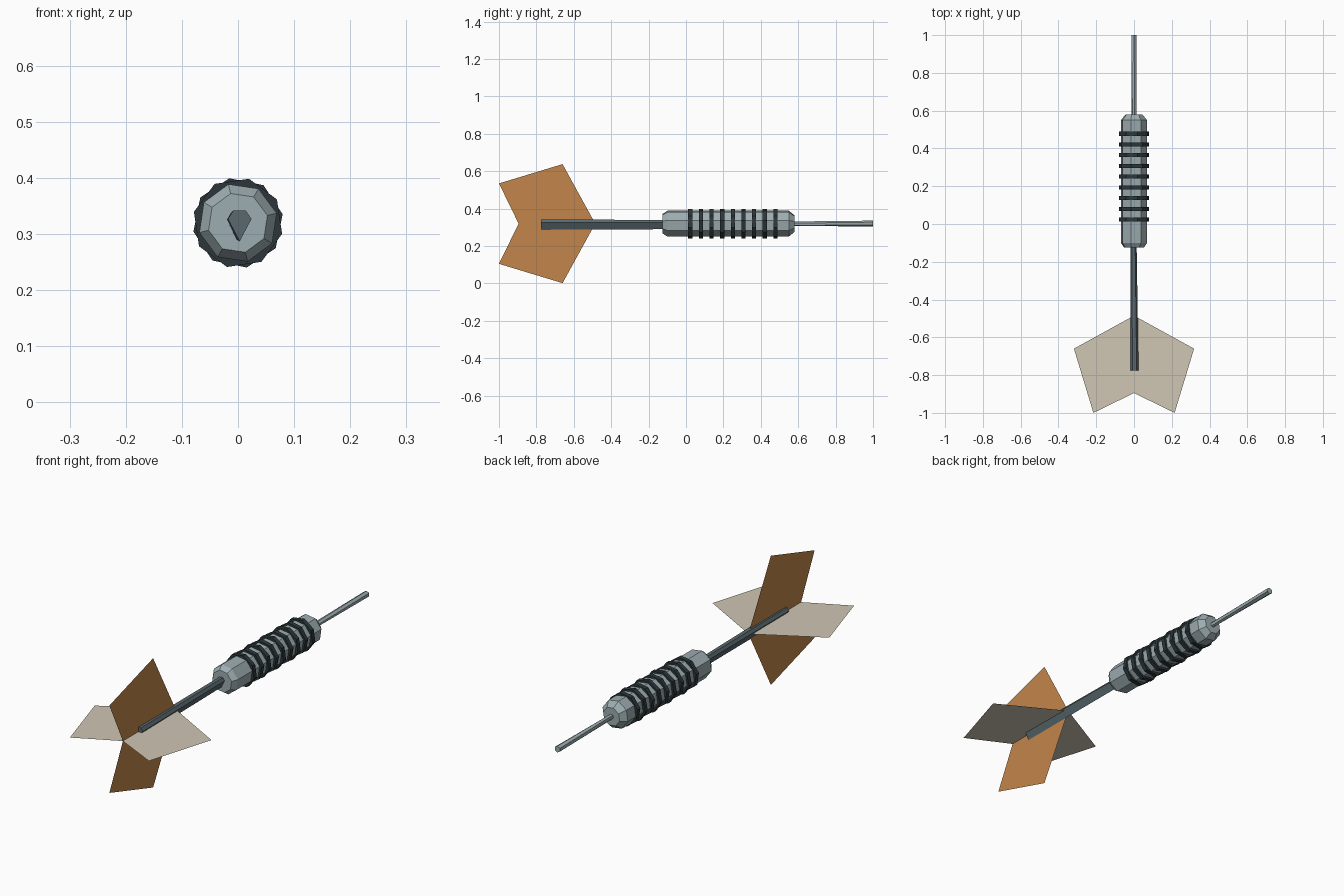
import bpy
from math import sin, cos, radians, tau

if "Cube" in bpy.data.objects:
    bpy.data.objects.remove(bpy.data.objects["Cube"])

CZ = 0.32  # height of the dart axis


def material(name, rgb):
    m = bpy.data.materials.new(name)
    m.diffuse_color = (*rgb, 1)
    m.use_nodes = True
    m.node_tree.nodes["Principled BSDF"].inputs["Base Color"].default_value = m.diffuse_color
    return m


def add_mesh(name, verts, faces, mat):
    me = bpy.data.meshes.new(name)
    me.from_pydata(verts, [], faces)
    me.materials.append(mat)
    ob = bpy.data.objects.new(name, me)
    bpy.context.collection.objects.link(ob)
    return ob


def loft(name, sections, mat):
    """Flat-shaded solid through (y, [(x, z), ...]) sections."""
    n = len(sections[0][1])
    verts = [(x, y, z + CZ) for y, pts in sections for x, z in pts]
    faces = [list(range(n))[::-1]]
    for s in range(len(sections) - 1):
        a, b = s * n, (s + 1) * n
        for i in range(n):
            j = (i + 1) % n
            faces.append((a + i, a + j, b + j, b + i))
    faces.append(list(range((len(sections) - 1) * n, len(verts))))
    # sections run clockwise seen from +y, so flip to face outwards
    return add_mesh(name, verts, [f[::-1] for f in faces], mat)


def circle(r, n, phase=0):
    return [(r * cos(radians(phase) + tau * i / n),
             r * sin(radians(phase) + tau * i / n)) for i in range(n)]


steel = material("steel", (0.34, 0.42, 0.44))
dark = material("dark_grip", (0.025, 0.037, 0.042))
grey = material("shaft_grey", (0.10, 0.14, 0.155))
orange = material("orange", (0.55, 0.24, 0.07))
cream = material("cream", (0.63, 0.57, 0.46))

# barrel with bevelled ends
profile = [(-0.125, 0.054), (-0.10, 0.071), (0.55, 0.071), (0.58, 0.046)]
loft("barrel", [(y, circle(r, 8, 14)) for y, r in profile], steel)

# grip rings, alternately turned
for k in range(9):
    y = 0.023 + k * 0.0569
    c = circle(0.081, 8, 11 if k % 2 else -14)
    loft(f"grip_ring_{k + 1}", [(y - 0.011, c), (y + 0.011, c)], dark)

# needle point
loft("point", [(0.55, circle(0.012, 6, 10)), (1.0, circle(0.016, 6, 30))], steel)

# kite-section shaft
kite = [(0.021, 0.007), (0.011, 0.022), (-0.011, 0.022), (-0.021, 0.007), (0, -0.033)]
loft("shaft", [(-0.775, [(x + 0.003, z) for x, z in kite]),
               (-0.10, [(x * 0.8 - 0.003, z * 0.9) for x, z in kite])], grey)

# thin crossed flights: one half outline, mirrored across the axis
half = [(0.0, -0.485), (0.318, -0.66), (0.215, -1.0), (0.0, -0.895)]
for name, mat, place in (
        ("vertical_flight", orange, lambda u, y: (0, y, CZ + u)),
        ("horizontal_flight", cream, lambda u, y: (u, y, CZ))):
    verts = [place(u, y) for u, y in half] + [place(-u, y) for u, y in half[1:3]]
    add_mesh(name, verts, [(0, 3, 2, 1), (0, 4, 5, 3)], mat)
